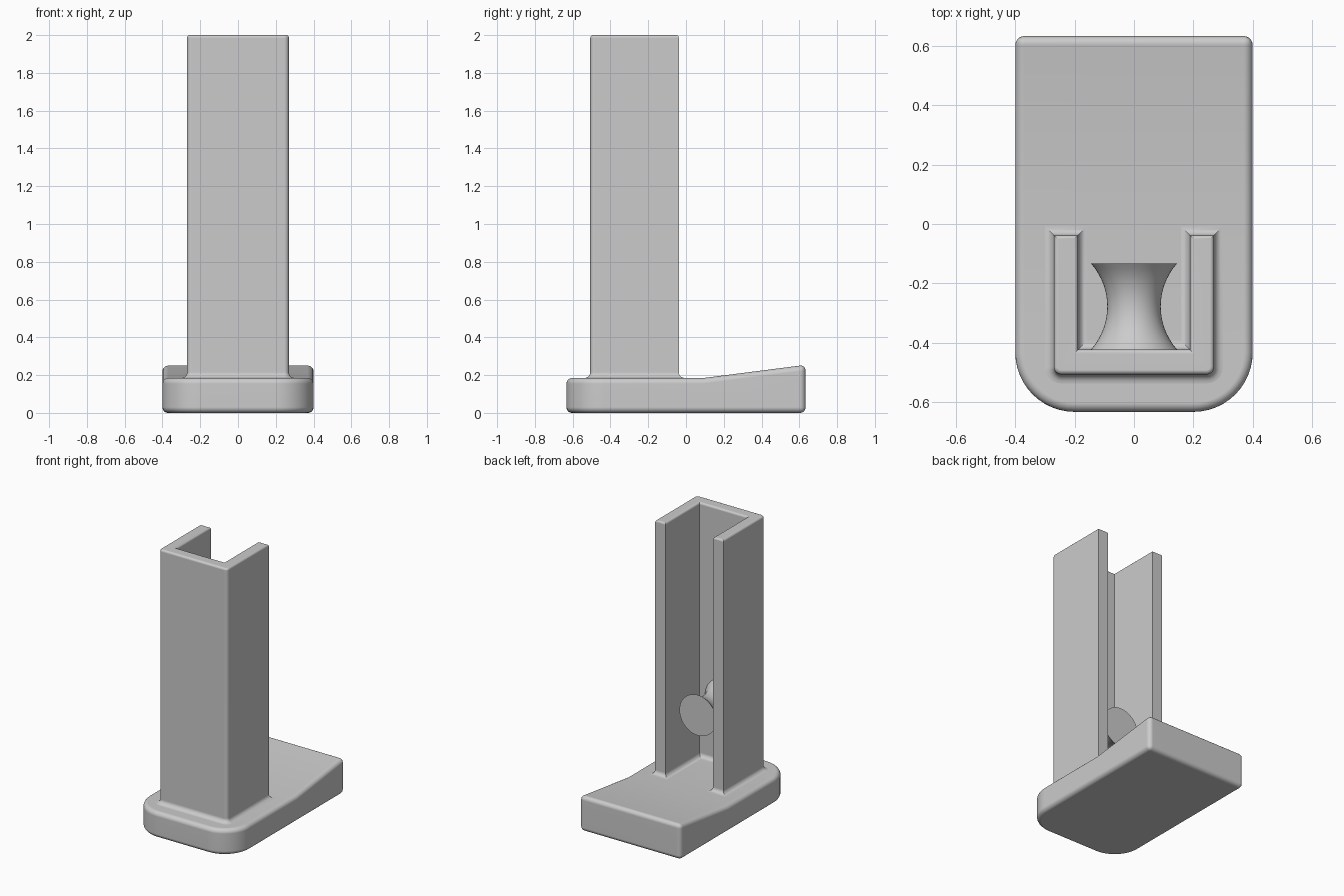
import bpy, bmesh
from math import sin, cos, pi, radians, sqrt
from mathutils import Vector

cube = bpy.data.objects.get("Cube")
if cube:
    bpy.data.objects.remove(cube, do_unlink=True)

grey = bpy.data.materials.new("light_grey")
grey.use_nodes = True
colour = (0.6, 0.6, 0.6, 1)
grey.diffuse_color = colour
grey.node_tree.nodes["Principled BSDF"].inputs["Base Color"].default_value = colour


def finish(bm, name):
    """Turn a bmesh into a smooth shaded object."""
    bmesh.ops.recalc_face_normals(bm, faces=bm.faces[:])
    mesh = bpy.data.meshes.new(name)
    bm.to_mesh(mesh)
    bm.free()
    mesh.materials.append(grey)
    obj = bpy.data.objects.new(name, mesh)
    bpy.context.collection.objects.link(obj)
    bpy.ops.object.select_all(action='DESELECT')
    obj.select_set(True)
    bpy.context.view_layer.objects.active = obj
    bpy.ops.object.shade_smooth_by_angle(angle=radians(35))
    weighted = obj.modifiers.new("weighted_normals", 'WEIGHTED_NORMAL')
    weighted.keep_sharp = True
    return obj


def loft(bm, rings, cap=True):
    """Skin closed rings of points and cap both ends."""
    loops = [[bm.verts.new(p) for p in ring] for ring in rings]
    for a, b in zip(loops, loops[1:]):
        for i in range(len(a)):
            j = (i + 1) % len(a)
            bm.faces.new((a[i], a[j], b[j], b[i]))
    if cap:
        bm.faces.new(loops[0][::-1])
        bm.faces.new(loops[-1])


def offset(outline, d):
    """Mitred outward offset of a counter-clockwise outline."""
    result = []
    for i, p in enumerate(outline):
        e1 = (p - outline[i - 1]).normalized()
        e2 = (outline[(i + 1) % len(outline)] - p).normalized()
        n1, n2 = Vector((e1.y, -e1.x)), Vector((e2.y, -e2.x))
        result.append(p + (n1 + n2) * d / (1 + n1.dot(n2)))
    return result


# Base: side profile with a rising ramp, rounded front corners, soft edges
HALF, FRONT, BACK, DECK = 0.4, -0.633, 0.633, 0.185
profile = [(FRONT, 0), (BACK, 0), (BACK, 0.254), (0.095, DECK), (FRONT, DECK)]
bm = bmesh.new()
loft(bm, [[(x, y, z) for y, z in profile] for x in (-HALF, HALF)])
corners = [e for e in bm.edges
           if all(abs(v.co.y - FRONT) < 0.001 for v in e.verts)
           and abs(e.verts[0].co.z - e.verts[1].co.z) > 0.1]
bmesh.ops.bevel(bm, geom=corners, offset=0.2, segments=12, profile=0.5,
                affect='EDGES')
bmesh.ops.recalc_face_normals(bm, faces=bm.faces[:])
edges = [e for e in bm.edges if e.calc_face_angle(0) > radians(40)]
bmesh.ops.bevel(bm, geom=edges, offset=0.03, segments=5, profile=0.5,
                affect='EDGES')
finish(bm, "base")

# Column: U channel open to the back, with foot fillet and rounded rim
W, IN, Y0, Y1, YIN = 0.27, 0.188, -0.507, -0.038, -0.423
R, FILLET, RIM, TOP = 0.025, 0.03, 0.015, 2.0
STEPS = 5
outline = [Vector((-W, Y1))]
for cx, start in ((-W + R, pi), (W - R, 1.5 * pi)):
    for k in range(STEPS + 1):
        a = start + k / STEPS * pi / 2
        outline.append(Vector((cx + R * cos(a), Y0 + R + R * sin(a))))
outline += [Vector(p) for p in ((W, Y1), (IN, Y1), (IN, YIN),
                                (-IN, YIN), (-IN, Y1))]
levels = [(FILLET, DECK - 0.02)]
turns = [k / STEPS * pi / 2 for k in range(STEPS + 1)]
levels += [(FILLET * (1 - sin(t)), DECK + FILLET * (1 - cos(t))) for t in turns]
levels += [(-RIM * (1 - cos(t)), TOP - RIM + RIM * sin(t)) for t in turns]
bm = bmesh.new()
loft(bm, [[(p.x, p.y, z) for p in offset(outline, d)] for d, z in levels])
finish(bm, "column")

# Spool: waisted peg standing out from the inside of the front wall
MID, HALF_LEN, END_R, WAIST = -0.278, 0.145, 0.145, 0.09
sag = END_R - WAIST
arc = (HALF_LEN ** 2 + sag ** 2) / (2 * sag)
rings = []
for k in range(17):
    t = (k / 8 - 1) * HALF_LEN
    r = WAIST + arc - sqrt(arc ** 2 - t ** 2)
    rings.append([(r * cos(a), MID + t, 0.64 + r * sin(a))
                  for a in (i * pi / 24 for i in range(48))])
bm = bmesh.new()
loft(bm, rings)
finish(bm, "spool")
